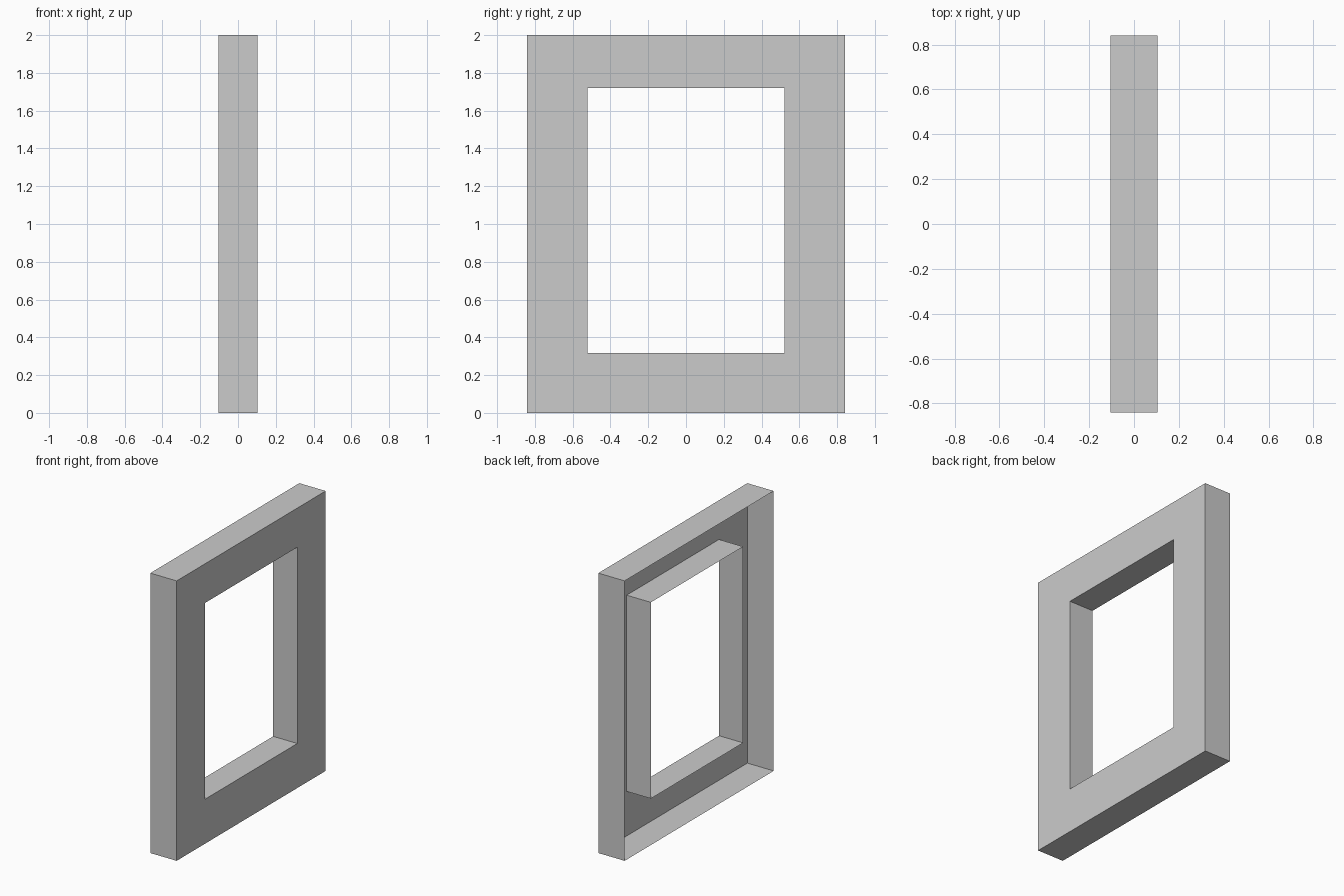
import bpy, bmesh

if "Cube" in bpy.data.objects:
    bpy.data.objects.remove(bpy.data.objects["Cube"])

FRONT, BACK, TUBE_BACK = 0.104, -0.104, -0.087
OUTER = (0.841, 0.0, 2.0)      # half width, bottom, top
INNER = (0.521, 0.318, 1.72)


def ring(bm, x, rect):
    """Rectangular loop of vertices at depth x."""
    w, lo, hi = rect
    return [bm.verts.new((x, y, z)) for y, z in ((-w, lo), (w, lo), (w, hi), (-w, hi))]


def bridge(bm, a, b):
    """Quads between two matching loops."""
    for i in range(4):
        j = (i + 1) % 4
        bm.faces.new((a[i], a[j], b[j], b[i]))


# Thin open-backed shell: outer rim, front panel, then the window reveal
bm = bmesh.new()
loops = [ring(bm, BACK, OUTER), ring(bm, FRONT, OUTER),
         ring(bm, FRONT, INNER), ring(bm, TUBE_BACK, INNER)]
for a, b in zip(loops, loops[1:]):
    bridge(bm, a, b)

mesh = bpy.data.meshes.new("window_frame")
bm.to_mesh(mesh)
bm.free()
frame = bpy.data.objects.new("window_frame", mesh)
bpy.context.collection.objects.link(frame)
